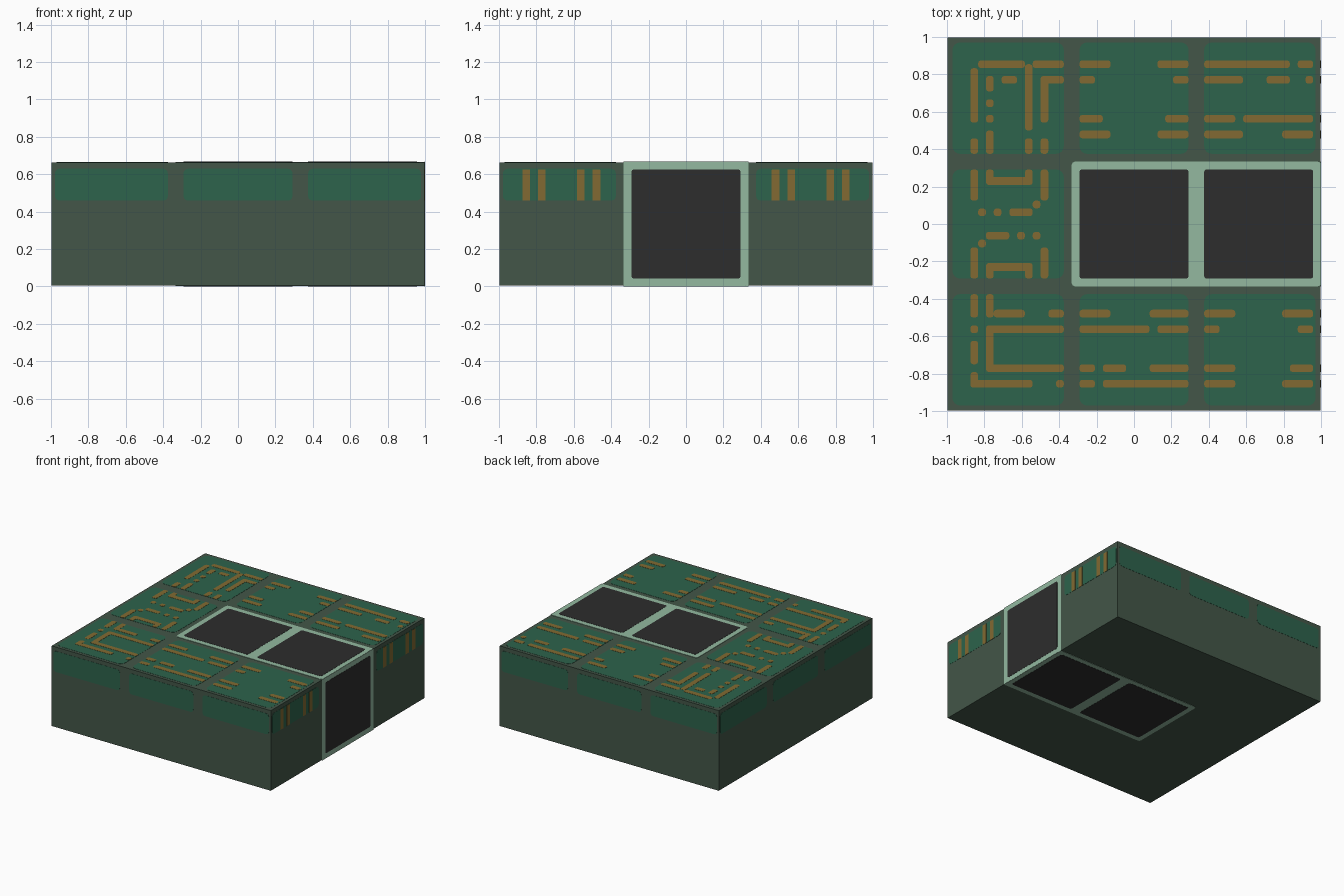
import bpy, bmesh, math
from mathutils import Vector

if "Cube" in bpy.data.objects:
    bpy.data.objects.remove(bpy.data.objects["Cube"])

T = 1 / 24            # one grid cell; the slab is 48 x 48 x 16 cells
LAYER = 0.0014        # thickness of one painted layer
INSET = 3 * LAYER     # body is shrunk so the plates end flush at full size


def material(name, r, g, b):
    def lin(c):
        c /= 255
        return c / 12.92 if c < 0.04045 else ((c + 0.055) / 1.055) ** 2.4
    m = bpy.data.materials.new(name)
    m.diffuse_color = (lin(r), lin(g), lin(b), 1)
    m.use_nodes = True
    m.node_tree.nodes["Principled BSDF"].inputs["Base Color"].default_value = m.diffuse_color
    return m


BASE = material("grey green", 67, 86, 72)
GREEN = material("board green", 45, 99, 76)
COPPER = material("copper", 130, 106, 50)
FRAME = material("pale green", 147, 185, 160)
DARK = material("charcoal", 45, 45, 45)

X, Y, Z = Vector((1, 0, 0)), Vector((0, 1, 0)), Vector((0, 0, 1))
H = 16 * T
# side name: origin, u direction, v direction
SIDES = {
    "top": (Vector((-1, -1, H)), X, Y),
    "bottom": (Vector((-1, 1, 0)), X, -Y),
    "front": (Vector((-1, -1, 0)), X, Z),
    "back": (Vector((1, 1, 0)), -X, Z),
    "right": (Vector((1, -1, 0)), Y, Z),
    "left": (Vector((-1, 1, 0)), -Y, Z),
}


def plates(name, side, rects, mat, layer, radius=0.35, steps=2):
    """Thin rounded plates (u0, u1, v0, v1 in cells) lying on one side."""
    origin, u_dir, v_dir = SIDES[side]
    normal = u_dir.cross(v_dir)
    bm = bmesh.new()
    for u0, u1, v0, v1 in rects:
        r = radius
        outline = []
        corners = [(u1 - r, v0 + r), (u1 - r, v1 - r), (u0 + r, v1 - r), (u0 + r, v0 + r)]
        for k, (cu, cv) in enumerate(corners):
            for s in range(steps + 1):
                a = math.radians(-90 + 90 * k + 90 * s / steps)
                outline.append((cu + r * math.cos(a), cv + r * math.sin(a)))

        def ring(depth):
            return [bm.verts.new(origin + u_dir * u * T + v_dir * v * T + normal * depth)
                    for u, v in outline]
        hi, lo = ring(layer * LAYER - INSET), ring(-INSET)
        bm.faces.new(hi)
        for i in range(len(hi)):
            j = (i + 1) % len(hi)
            bm.faces.new((lo[i], lo[j], hi[j], hi[i]))
    mesh = bpy.data.meshes.new(name)
    bm.to_mesh(mesh)
    bm.free()
    mesh.materials.append(mat)
    obj = bpy.data.objects.new(name, mesh)
    bpy.context.collection.objects.link(obj)


# Slab body
bpy.ops.mesh.primitive_cube_add(size=1, location=(0, 0, H / 2))
body = bpy.context.object
body.name = "slab_body"
body.scale = (2 - 2 * INSET, 2 - 2 * INSET, H - 2 * INSET)
body.data.materials.append(BASE)

# Green boards on top: three by three without the channel cells
plates("top_boards", "top",
       [(16 * i + 1 - .3 * (i == 0), 16 * i + 15 + .3 * (i == 2),
         16 * j + 1 - .3 * (j == 0), 16 * j + 15 + .3 * (j == 2))
        for i in range(3) for j in range(3) if j != 1 or i == 0],
       GREEN, 1, 1, 4)

# Green board edges along the upper part of the sides
for side in ("front", "back", "left", "right"):
    plates(side + "_boards", side,
           [(16 * i + 1 - .5 * (i == 0), 16 * i + 15 + .5 * (i == 2), 11, 15.1)
            for i in range(3) if side != "right" or i != 1],
           GREEN, 1, 0.6, 3)

# Pale channel frame with dark panels
for side in ("top", "bottom"):
    plates(side + "_frame", side, [(16, 48, 16, 32)], FRAME, 2, 0.4)
    plates(side + "_panels", side, [(17, 31, 17, 31), (33, 47, 17, 31)], DARK, 3, 0.3)
plates("right_frame", "right", [(16, 32, 0, 16)], FRAME, 2, 0.02)
plates("right_panel", "right", [(17, 31, 1, 15)], DARK, 3, 0.3)


def rows(table):
    return [(a, b, j, j + 1) for j, runs in table.items() for a, b in runs]


def columns(table):
    return [(i, i + 1, a, b) for i, runs in table.items() for a, b in runs]


# Copper traces, left boards
plates("left_traces", "top", rows({
    44: [(4, 10), (11, 15)], 42: [(7, 9), (12, 15)],
    25: [(4, 5), (6, 7), (8, 11)], 22: [(5, 8), (9, 10), (11, 12)],
    12: [(6, 10), (13, 15)], 10: [(5, 15)], 5: [(5, 15)], 3: [(3, 11), (14, 15)],
}) + columns({
    3: [(37, 44), (33, 35), (12, 15), (10, 11), (6, 9), (3, 5)],
    5: [(41, 43), (39, 40), (37, 38), (33, 36), (12, 15), (5, 11)],
    10: [(36, 44.5), (33, 35)], 12: [(37, 43), (33, 35)],
    11: [(26, 27)], 4: [(21, 22)],
}), COPPER, 2)

# Mirrored trace ends on the middle left board
half = rows({29: [(5, 11)]}) + columns({
    3: [(27, 31)], 5: [(29, 31)], 10: [(29, 31)], 12: [(27, 31)]})
plates("middle_left_traces", "top",
       half + [(a, b, 48 - d, 48 - c) for a, b, c, d in half], COPPER, 2)

# Copper traces, centre and right boards
plates("centre_traces", "top", rows({
    44: [(17, 21), (27, 31)], 42: [(17, 19), (29, 31)],
    37: [(17, 20), (28, 31)], 35: [(17, 21), (27, 31)],
    12: [(17, 21), (26, 31)], 10: [(17, 26), (27, 31)],
    5: [(17, 19), (20, 23), (26, 31)], 3: [(17, 19), (20, 31)],
}), COPPER, 2)
plates("right_traces", "top", rows({
    44: [(33, 44), (45, 47)], 42: [(33, 38), (41, 44), (46, 47)],
    37: [(33, 37), (38, 47)], 35: [(33, 38), (43, 47)],
    12: [(33, 37), (43, 47)], 10: [(33, 35), (45, 47)],
    5: [(33, 37), (44, 47)], 3: [(33, 37), (43, 47)],
}), COPPER, 2)

# Copper contacts on the right side
plates("side_contacts", "right",
       [(c, c + 1, 11, 15) for k in (3, 5, 10, 12) for c in (k, 47 - k)],
       COPPER, 2, 0.05)
